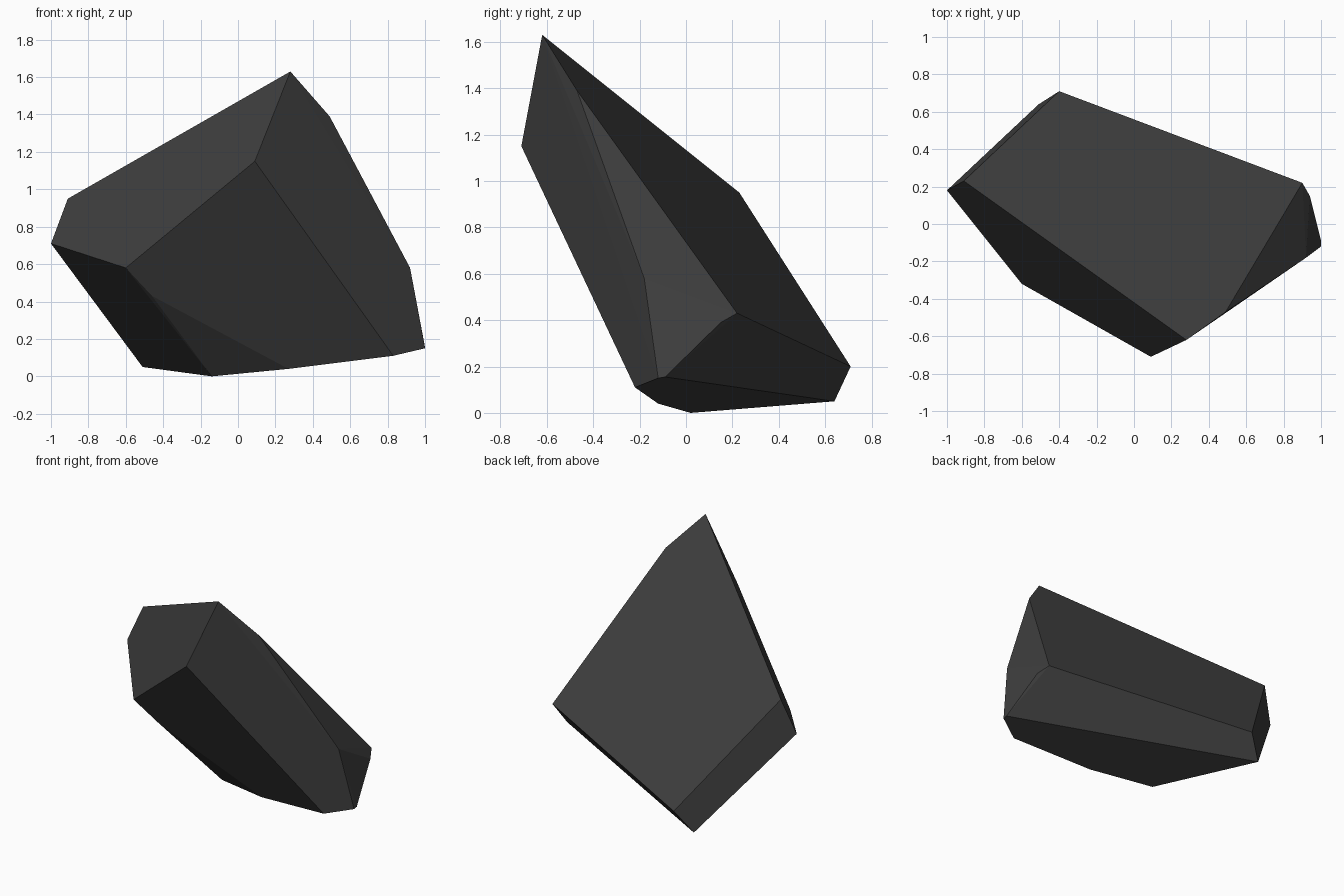
import bpy
import bmesh
import math

default_cube = bpy.data.objects.get("Cube")
if default_cube:
    bpy.data.objects.remove(default_cube, do_unlink=True)


def make_material(name, colour):
    material = bpy.data.materials.new(name)
    material.use_nodes = True
    material.diffuse_color = colour
    shader = next(n for n in material.node_tree.nodes if n.type == "BSDF_PRINCIPLED")
    shader.inputs["Base Color"].default_value = colour
    shader.inputs["Roughness"].default_value = 0.9
    return material


def make_faceted_stone(name, corners, material):
    """Wrap the corners in a convex shell and merge nearly coplanar triangles."""
    mesh = bpy.data.meshes.new(name)
    shell = bmesh.new()
    for corner in corners:
        shell.verts.new(corner)
    result = bmesh.ops.convex_hull(shell, input=shell.verts[:], use_existing_faces=False)
    unused = {e for e in result["geom_interior"] + result["geom_unused"]
              if isinstance(e, bmesh.types.BMVert)}
    bmesh.ops.delete(shell, geom=list(unused), context="VERTS")
    bmesh.ops.dissolve_limit(shell, angle_limit=math.radians(3),
                             verts=shell.verts[:], edges=shell.edges[:])
    bmesh.ops.recalc_face_normals(shell, faces=shell.faces[:])
    for face in shell.faces:
        face.smooth = False
    shell.to_mesh(mesh)
    shell.free()
    mesh.materials.append(material)
    stone = bpy.data.objects.new(name, mesh)
    bpy.context.collection.objects.link(stone)
    return stone


# Leaning peak
peak = [(.28, -.62, 1.63), (.09, -.71, 1.15), (.49, -.47, 1.39)]

# Left-hand shoulder and lower front chip
shoulder = [(-1, .18, .71), (-.91, .23, .95), (-.6, -.32, .58), (-.46, -.25, .43)]

# Right-hand chipped edge
chipped_edge = [(.92, -.18, .58), (.9, .22, .43), (.94, .15, .39),
                (1, -.12, .15), (1, -.09, .155)]

# Underside and rear foot
base = [(.83, -.22, .11), (.27, -.12, .04), (-.14, .02, 0),
        (-.51, .64, .05), (-.4, .71, .2)]

charcoal = make_material("charcoal stone", (.05, .05, .05, 1))
make_faceted_stone("rock", peak + shoulder + chipped_edge + base, charcoal)
